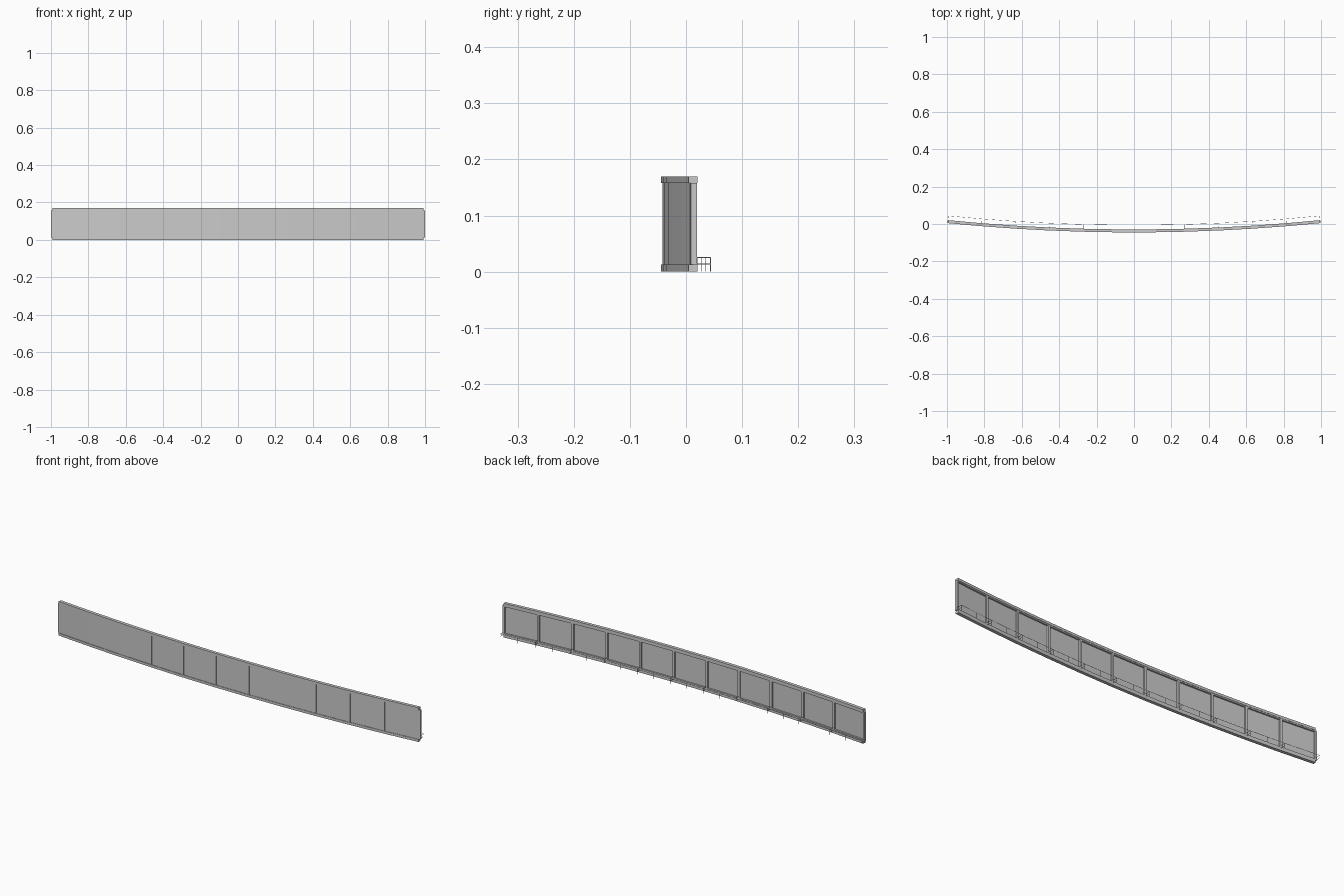
import bpy, bmesh
from math import sin, cos

if "Cube" in bpy.data.objects:
    bpy.data.objects.remove(bpy.data.objects["Cube"])

# Overall layout: a shallow arc made of flat bays
R, HALF, BAYS, Y0 = 10.0, 0.0998, 11, -0.045
STEP = 2 * HALF / BAYS
H = 0.17


def pt(a, d, z, along=0.0):
    """Point at arc angle a, depth d behind the front, shifted along the tangent."""
    r = R - d
    return (r * sin(a) + along * cos(a), Y0 + R - r * cos(a) + along * sin(a), z)


def finish(name, bm):
    bmesh.ops.recalc_face_normals(bm, faces=bm.faces[:])
    me = bpy.data.meshes.new(name)
    bm.to_mesh(me)
    bm.free()
    ob = bpy.data.objects.new(name, me)
    bpy.context.collection.objects.link(ob)
    return ob


def sweep(bm, stations, profile):
    """Loft a closed (depth, z) profile through (angle, tangent shift) stations."""
    rings = [[bm.verts.new(pt(a, d, z, s)) for d, z in profile] for a, s in stations]
    n = len(profile)
    for p, q in zip(rings, rings[1:]):
        for i in range(n):
            bm.faces.new((p[i], p[(i + 1) % n], q[(i + 1) % n], q[i]))
    bm.faces.new(rings[0])
    bm.faces.new(rings[-1][::-1])


def rect(d0, d1, z0, z1):
    return [(d0, z0), (d1, z0), (d1, z1), (d0, z1)]


angles = [-HALF + i * STEP for i in range(BAYS + 1)]
ends = [0.0] * (BAYS + 1)
ends[0], ends[-1] = 0.004, -0.004
path = list(zip(angles, ends))

# Top and bottom rails, each with a small inner lip
for name, z0, z1, l0, l1 in (("bottom_rail", 0, 0.0125, 0.0125, 0.0185),
                             ("top_rail", 0.158, H, 0.152, 0.158)):
    bm = bmesh.new()
    sweep(bm, path, rect(0, 0.016, z0, z1))
    sweep(bm, path, rect(0.007, 0.0145, l0, l1))
    finish(name, bm)

# Flat face panels with narrow seams
bm = bmesh.new()
for a, b in zip(angles, angles[1:]):
    sweep(bm, [(a, 0.0008), (b, -0.0008)], rect(0.0025, 0.007, 0.012, 0.1585))
finish("face_panels", bm)

# Rear posts between bays, and end posts
bm = bmesh.new()
for i, a in enumerate(angles):
    lo, hi = -0.006, 0.006
    if i == 0:
        lo, hi = -0.003, 0.007
    elif i == BAYS:
        lo, hi = -0.007, 0.003
    front = 0.0035 if i in (0, BAYS) else 0.006
    sweep(bm, [(a, lo), (a, hi)], rect(front, 0.0145, 0.0125, 0.158))
finish("posts", bm)

# Thin guard rail behind the wall
T = 0.0006
bm = bmesh.new()
sweep(bm, [(a, 0) for a in angles], rect(0.039 - T, 0.039 + T, 0.026 - 2 * T, 0.026))
finish("guard_rail", bm)

# Guard rail legs and arms at every half bay
bm = bmesh.new()
for i in range(2 * BAYS + 1):
    a = -HALF + i * STEP / 2
    across = [(a, -T), (a, T)]
    sweep(bm, across, rect(0.039 - T, 0.039 + T, 0, 0.026))
    if i % 2 == 0:
        sweep(bm, across, rect(0.014, 0.039, 0.026 - 2 * T, 0.026))
        sweep(bm, across, rect(0.014, 0.039, 0.013, 0.013 + 2 * T))
finish("guard_rail_legs", bm)
